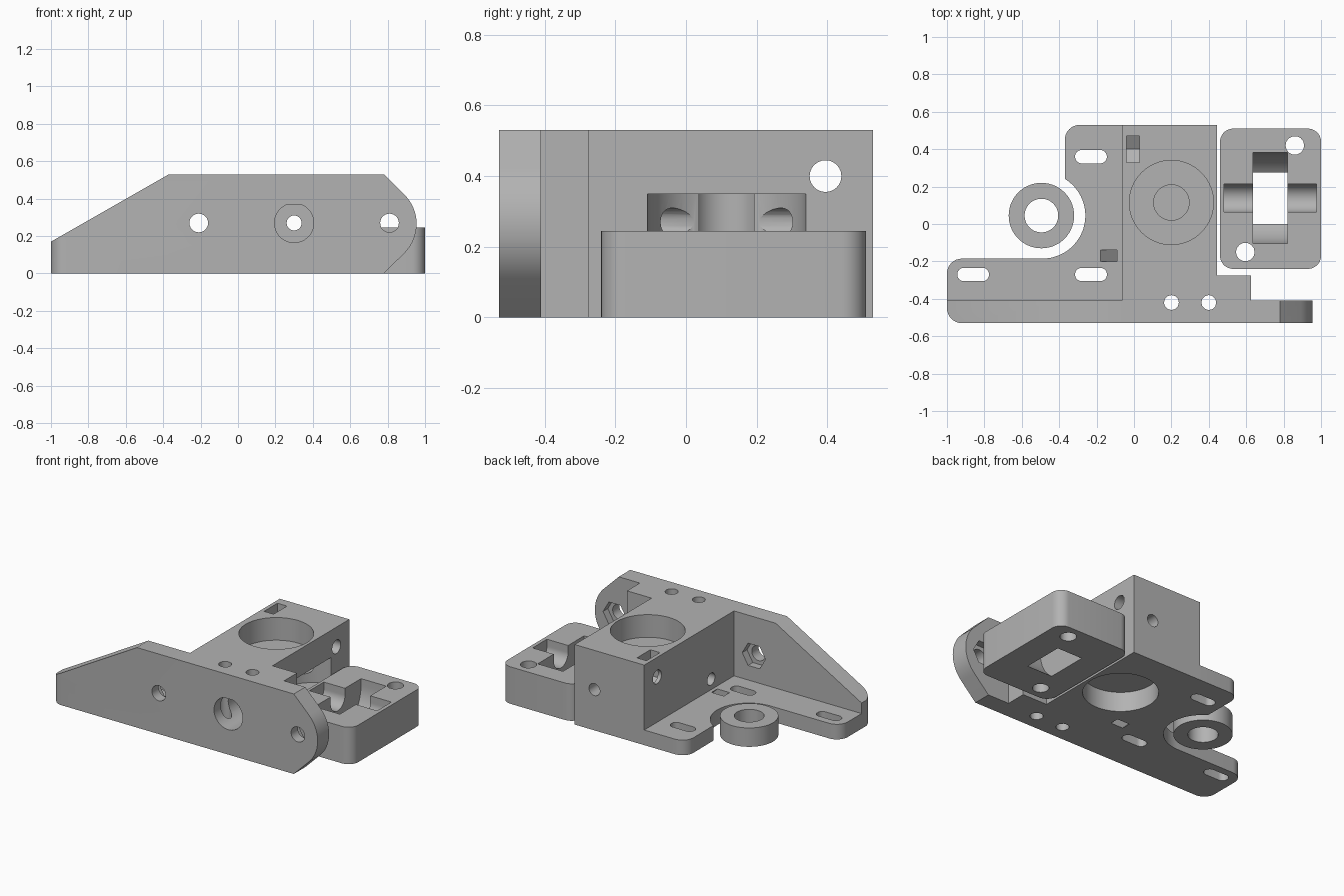
import bpy, bmesh
from math import radians, sin, cos
from mathutils import Matrix

if "Cube" in bpy.data.objects:
    bpy.data.objects.remove(bpy.data.objects["Cube"], do_unlink=True)

grey = bpy.data.materials.new("plain grey plastic")
grey.use_nodes = True
grey.diffuse_color = (0.45, 0.45, 0.45, 1)
grey.node_tree.nodes["Principled BSDF"].inputs["Base Color"].default_value = grey.diffuse_color


def arc(cx, cy, r, start=0, end=360, n=24):
    """Points on an arc; a full circle does not repeat its first point."""
    steps = n if abs(end - start) == 360 else n - 1
    angles = [radians(start + (end - start) * i / steps) for i in range(n)]
    return [(cx + r * cos(a), cy + r * sin(a)) for a in angles]


def rect(x0, x1, y0, y1):
    return [(x0, y0), (x1, y0), (x1, y1), (x0, y1)]


def round_rect(x0, x1, y0, y1, r):
    corners = [(x1 - r, y1 - r), (x0 + r, y1 - r), (x0 + r, y0 + r), (x1 - r, y0 + r)]
    return [p for i, c in enumerate(corners) for p in arc(*c, r, i * 90, i * 90 + 90, 9)]


def prism(name, points, low, high, axis="Z"):
    """Extrude a closed outline along an axis."""
    place = {"X": lambda a, b, t: (t, a, b),
             "Y": lambda a, b, t: (a, t, b),
             "Z": lambda a, b, t: (a, b, t)}[axis]
    bm = bmesh.new()
    base = [bm.verts.new(place(a, b, low)) for a, b in points]
    top = [bm.verts.new(place(a, b, high)) for a, b in points]
    bm.faces.new(base)
    bm.faces.new(top)
    for i in range(len(base)):
        j = (i + 1) % len(base)
        bm.faces.new((base[i], base[j], top[j], top[i]))
    bmesh.ops.recalc_face_normals(bm, faces=bm.faces[:])
    mesh = bpy.data.meshes.new(name)
    bm.to_mesh(mesh)
    bm.free()
    obj = bpy.data.objects.new(name, mesh)
    bpy.context.collection.objects.link(obj)
    return obj


def combine(target, operation, *tools):
    """Apply boolean tools to the target and remove them."""
    for tool in tools:
        mod = target.modifiers.new("bool", "BOOLEAN")
        mod.operation, mod.solver, mod.object = operation, "EXACT", tool
        bpy.context.view_layer.update()
        graph = bpy.context.evaluated_depsgraph_get()
        mesh = bpy.data.meshes.new_from_object(target.evaluated_get(graph))
        target.modifiers.clear()
        target.data = mesh
        bpy.data.objects.remove(tool, do_unlink=True)


def hole(target, a, b, r, low, high, axis="Z", n=24):
    combine(target, "DIFFERENCE", prism("hole", arc(a, b, r, n=n), low, high, axis))


def finish(obj):
    obj.data.materials.clear()
    obj.data.materials.append(grey)
    bpy.ops.object.select_all(action="DESELECT")
    obj.select_set(True)
    bpy.context.view_layer.objects.active = obj
    bpy.ops.object.shade_smooth_by_angle(angle=radians(32))


TOP, FRONT, BACK, MID = 0.53, -0.53, 0.53, 0.27
PAST = 0.7

# Front wall with sloped shoulder and rounded nose
nose = arc(0.735, 0.265, 0.22, -45, 45, 17)
body = prism("carriage_body", [(-1, 0), (0.78, 0)] + nose +
             [(0.78, TOP), (-0.37, TOP), (-1, 0.17)], FRONT, -0.41, "Y")
combine(body, "INTERSECT",
        prism("corner_round", round_rect(-1, 1.5, FRONT, 0.5, 0.08), -0.1, PAST))

# Mounting flange with curved relief, then the drive block and its foot
flange = (arc(-0.92, -0.45, 0.08, 270, 180, 9) + arc(-0.92, -0.265, 0.08, 180, 90, 9)
          + arc(-0.49, 0.045, 0.23, -90, 58, 29)
          + arc(-0.29, 0.45, 0.08, 180, 90, 9) + [(0, BACK), (0, FRONT)])
combine(body, "UNION",
        prism("flange", flange, 0, 0.1),
        prism("block", [(-0.065, FRONT), (0.625, FRONT), (0.625, -0.275), (0.445, -0.275),
                        (0.445, BACK), (-0.065, BACK)], 0, TOP))

# Motor recesses above and below the web, drive bore and roller window
hole(body, 0.2, 0.115, 0.225, 0.38, PAST, n=64)
hole(body, 0.2, 0.115, 0.225, -0.1, 0.13, n=64)
hole(body, 0.2, 0.115, 0.095, 0.16, 0.45, n=40)
hole(body, 0.465, 0.115, 0.225, 0.17, 0.35, n=64)

# Feed path with flat-topped counterbore
hole(body, 0.3, MID, 0.04, -PAST, PAST, "Y")
combine(body, "DIFFERENCE",
        prism("counterbore", arc(0.3, MID, 0.105, 108, 432, 36), -PAST, -0.2, "Y"))

# Wall bolt holes with hexagonal nut traps behind
for x in (-0.21, 0.81):
    hole(body, x, MID, 0.05, -PAST, -0.3, "Y")
    hole(body, x, MID, 0.085, -0.46, -0.4, "Y", 6)

# Vertical screw holes in the foot
for x in (0.2, 0.4):
    hole(body, x, -0.42, 0.04, -0.1, PAST, n=12)

# Cross bolt with drop-in nut slot
hole(body, 0.395, 0.4, 0.045, -0.3, PAST, "X")
slot = [(0.4, 0.32), (0.47, 0.36), (0.47, PAST), (0.33, PAST), (0.33, 0.36)]
combine(body, "DIFFERENCE", prism("nut_slot", slot, -0.04, 0.03, "X"))

# Slanted tie channel and small side hole
channel = [(-0.28, 0.2), (-0.19, 0.2), (0.08, -0.07), (-0.01, -0.07)]
combine(body, "DIFFERENCE", prism("channel", channel, -0.2, -0.14, "Y"))
hole(body, -0.17, 0.17, 0.04, -0.1, 0.1, "X")

# Flange mounting slots
for x, y in ((-0.23, 0.36), (-0.23, -0.27), (-0.86, -0.27)):
    combine(body, "DIFFERENCE",
            prism("slot", round_rect(x - 0.085, x + 0.085, y - 0.036, y + 0.036, 0.0355), -0.1, 0.3))
finish(body)

# Spacer ring
ring = prism("spacer_ring", arc(-0.495, 0.045, 0.175, n=56), 0, 0.125)
hole(ring, -0.495, 0.045, 0.09, -0.1, 0.3, n=40)
finish(ring)

# Idler arm with roller pocket, axle cradle and two bolt holes
idler = prism("idler_arm", round_rect(0.46, 1, -0.24, 0.51, 0.07), 0, 0.245)
for r, x0, x1 in ((0.243, 0.635, 0.82), (0.075, 0.48, 0.975)):
    trough = arc(0.138, 0.2, r, 180, 360, 33) + [(0.138 + r, 0.4), (0.138 - r, 0.4)]
    combine(idler, "DIFFERENCE", prism("trough", trough, x0, x1, "X"))
for x, y in ((0.86, 0.42), (0.595, -0.15)):
    hole(idler, x, y, 0.05, -0.1, 0.4, n=14)
finish(idler)
